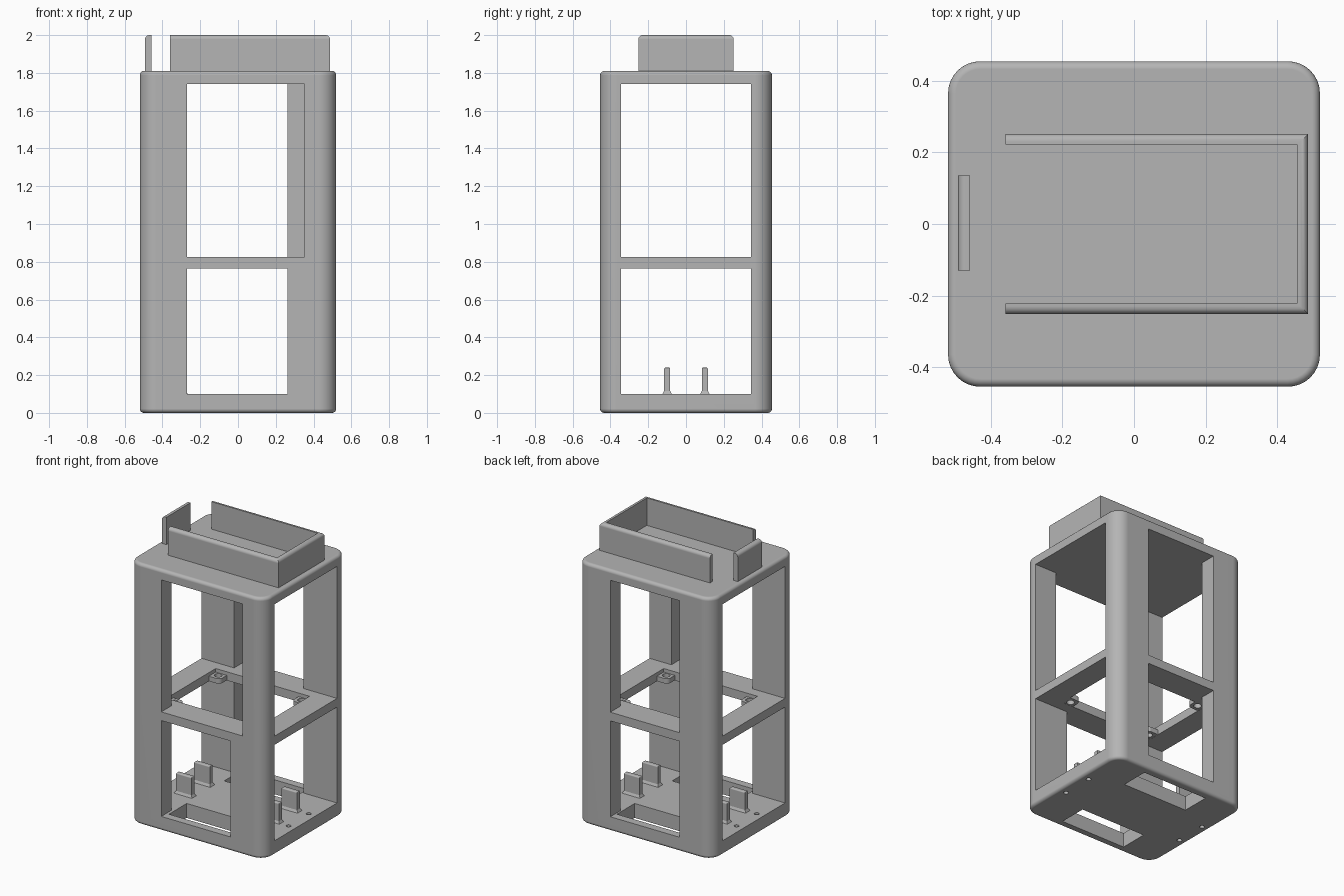
import bpy, bmesh, math
from mathutils import Matrix, Vector

if "Cube" in bpy.data.objects:
    bpy.data.objects.remove(bpy.data.objects["Cube"])

grey = bpy.data.materials.new("light grey")
grey.use_nodes = True
COLOUR = (0.46, 0.46, 0.46, 1)
grey.diffuse_color = COLOUR
grey.node_tree.nodes["Principled BSDF"].inputs["Base Color"].default_value = COLOUR


def add_box(bm, x0, x1, y0, y1, z0, z1):
    size = Matrix.Diagonal((x1 - x0, y1 - y0, z1 - z0, 1))
    centre = Matrix.Translation(((x0 + x1) / 2, (y0 + y1) / 2, (z0 + z1) / 2))
    return bmesh.ops.create_cube(bm, size=1, matrix=centre @ size)["verts"]


def bevel(bm, rule, radius, segments):
    edges = [e for e in bm.edges if rule(e)]
    bmesh.ops.bevel(bm, geom=edges, offset=radius, segments=segments,
                    profile=0.5, affect='EDGES')


def finish(bm, name):
    mesh = bpy.data.meshes.new(name)
    bm.to_mesh(mesh)
    bm.free()
    mesh.materials.append(grey)
    obj = bpy.data.objects.new(name, mesh)
    bpy.context.collection.objects.link(obj)
    return obj


def box(name, *bounds):
    bm = bmesh.new()
    add_box(bm, *bounds)
    return finish(bm, name)


def rod(name, x, y, z0, z1, radius):
    bm = bmesh.new()
    bmesh.ops.create_cone(bm, cap_ends=True, segments=24, radius1=radius, radius2=radius,
                          depth=z1 - z0, matrix=Matrix.Translation((x, y, (z0 + z1) / 2)))
    return finish(bm, name)


def select_only(obj):
    bpy.ops.object.select_all(action='DESELECT')
    obj.select_set(True)
    bpy.context.view_layer.objects.active = obj


def boolean(obj, other, operation='DIFFERENCE'):
    mod = obj.modifiers.new("cut", 'BOOLEAN')
    mod.operation, mod.solver, mod.object = operation, 'EXACT', other
    select_only(obj)
    bpy.ops.object.modifier_apply(modifier=mod.name)
    bpy.data.objects.remove(other)


def smooth(obj):
    select_only(obj)
    bpy.ops.object.shade_smooth_by_angle(angle=math.radians(35))
    mod = obj.modifiers.new("flat faces", 'WEIGHTED_NORMAL')
    mod.keep_sharp = True


def vertical(e):
    a, b = (v.co for v in e.verts)
    return abs(a.z - b.z) > 0.01


SIGNS = [(sx, sy) for sx in (-1, 1) for sy in (-1, 1)]
FLOOR, SHELF_LOW, SHELF_TOP, CEILING, TOP = 0.10, 0.765, 0.825, 1.74, 1.81
INNER = 0.343

# Rounded tower body
bm = bmesh.new()
add_box(bm, -0.52, 0.52, -0.455, 0.455, 0, TOP)
bevel(bm, vertical, 0.09, 8)
bevel(bm, lambda e: not vertical(e), 0.022, 5)
frame = finish(bm, "tower_frame")

# Two storeys, open right through both sides, with front and back windows
for z0, z1, front_edge in ((FLOOR, SHELF_LOW, 0.262), (SHELF_TOP, CEILING, 0.352)):
    boolean(frame, box("cutter", -1, 1, -INNER, INNER, z0, z1))
    boolean(frame, box("cutter", -0.27, front_edge, -1, 0, z0, z1))
    boolean(frame, box("cutter", -0.27, 0.262, 0, 1, z0, z1))

# Opening in the middle shelf, and floor slots
boolean(frame, box("cutter", -0.36, 0.36, -0.27, 0.27, 0.7, 0.9))
for s in (-1, 1):
    y0, y1 = sorted((s * 0.205, s * 0.335))
    y0, y1 = sorted((s * 0.205, s * 0.4))
    boolean(frame, box("cutter", -0.25, 0.25, y0, y1, -0.1, 0.1 + 0.02))

# Screw holes in the floor
for sx, sy in SIGNS:
    boolean(frame, rod("cutter", sx * 0.465, sy * 0.11, -0.1, 0.2, 0.016))
smooth(frame)

# Screw tabs in the corners of the shelf opening
for sx, sy in SIGNS:
    x0, x1 = sorted((sx * 0.275, sx * 0.37))
    y0, y1 = sorted((sy * 0.195, sy * 0.28))
    bm = bmesh.new()
    add_box(bm, x0, x1, y0, y1, SHELF_LOW + 0.001, 0.8)
    tip = Vector((sx * 0.275, sy * 0.195))
    bevel(bm, lambda e: vertical(e) and (e.verts[0].co.xy - tip).length < 0.01, 0.03, 5)
    tab = finish(bm, "shelf_screw_tab")
    boolean(tab, rod("cutter", sx * 0.32, sy * 0.24, 0.7, 0.9, 0.025))
    smooth(tab)

# Upright floor clips with flared feet
for sx, sy in SIGNS:
    x, y = sx * 0.335, sy * 0.1
    bm = bmesh.new()
    add_box(bm, x - 0.06, x + 0.06, y - 0.016, y + 0.016, FLOOR + 0.015, 0.24)
    bevel(bm, lambda e: all(v.co.z > 0.2 for v in e.verts), 0.008, 3)
    foot = add_box(bm, x - 0.072, x + 0.072, y - 0.028, y + 0.028, FLOOR - 0.005, FLOOR + 0.016)
    for v in foot:
        if v.co.z > FLOOR:
            v.co.x = x + math.copysign(0.06, v.co.x - x)
            v.co.y = y + math.copysign(0.016, v.co.y - y)
    smooth(finish(bm, "floor_clip"))

# Three-sided tray wall on the roof, rounded on its outer top edges
bm = bmesh.new()
add_box(bm, -0.36, 0.487, -0.252, 0.252, TOP - 0.01, 2.0)
bevel(bm, lambda e: all(v.co.z > 1.9 for v in e.verts)
      and not all(v.co.x < 0 for v in e.verts), 0.022, 5)
tray = finish(bm, "roof_tray_wall")
boolean(tray, box("cutter", -1, 0.456, -0.222, 0.222, 1.7, 2.1))
smooth(tray)

# Separate end stop on the roof
bm = bmesh.new()
add_box(bm, -0.492, -0.458, -0.13, 0.135, TOP - 0.01, 2.0)
bevel(bm, lambda e: all(v.co.z > 1.9 and v.co.x < -0.48 for v in e.verts), 0.022, 5)
smooth(finish(bm, "roof_end_stop"))
